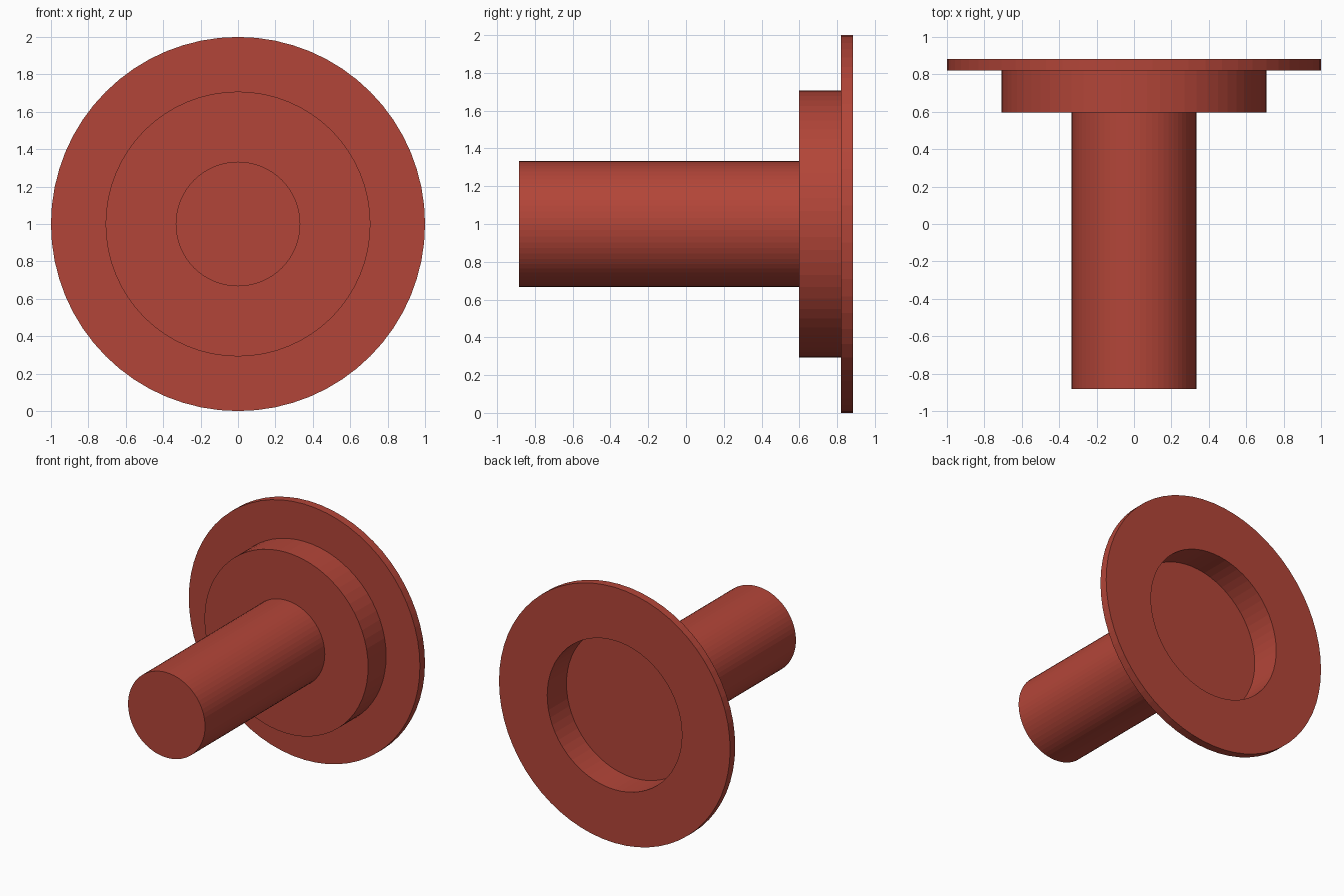
import bpy, bmesh, math

if "Cube" in bpy.data.objects:
    bpy.data.objects.remove(bpy.data.objects["Cube"])

SIDES = 64
CENTRE_Z = 1.0

mat = bpy.data.materials.new("red_paint")
mat.diffuse_color = (0.45, 0.06, 0.04, 1)
mat.use_nodes = True
mat.node_tree.nodes["Principled BSDF"].inputs["Base Color"].default_value = mat.diffuse_color


def lathe(name, profile):
    """Revolve (radius, y) points around the horizontal axis at CENTRE_Z."""
    bm = bmesh.new()
    verts = [bm.verts.new((0, y, CENTRE_Z + r)) for r, y in profile]
    edges = [bm.edges.new(pair) for pair in zip(verts, verts[1:])]
    bmesh.ops.spin(bm, geom=verts + edges, cent=(0, 0, CENTRE_Z), axis=(0, 1, 0),
                   angle=math.tau, steps=SIDES)
    bmesh.ops.remove_doubles(bm, verts=bm.verts, dist=1e-4)
    bmesh.ops.recalc_face_normals(bm, faces=bm.faces)
    mesh = bpy.data.meshes.new(name)
    bm.to_mesh(mesh)
    bm.free()
    mesh.materials.append(mat)
    obj = bpy.data.objects.new(name, mesh)
    bpy.context.collection.objects.link(obj)
    return obj


# Solid round shaft, pointing to the front
lathe("shaft", [(0, -0.883), (0.333, -0.883), (0.333, 0.597), (0, 0.597)])

# Hollow cup with a thin wide rim, open to the back
lathe("flanged_cup", [
    (0, 0.597), (0.708, 0.597), (0.708, 0.82),
    (1.0, 0.82), (1.0, 0.883),
    (0.583, 0.883), (0.583, 0.645), (0, 0.645),
])
